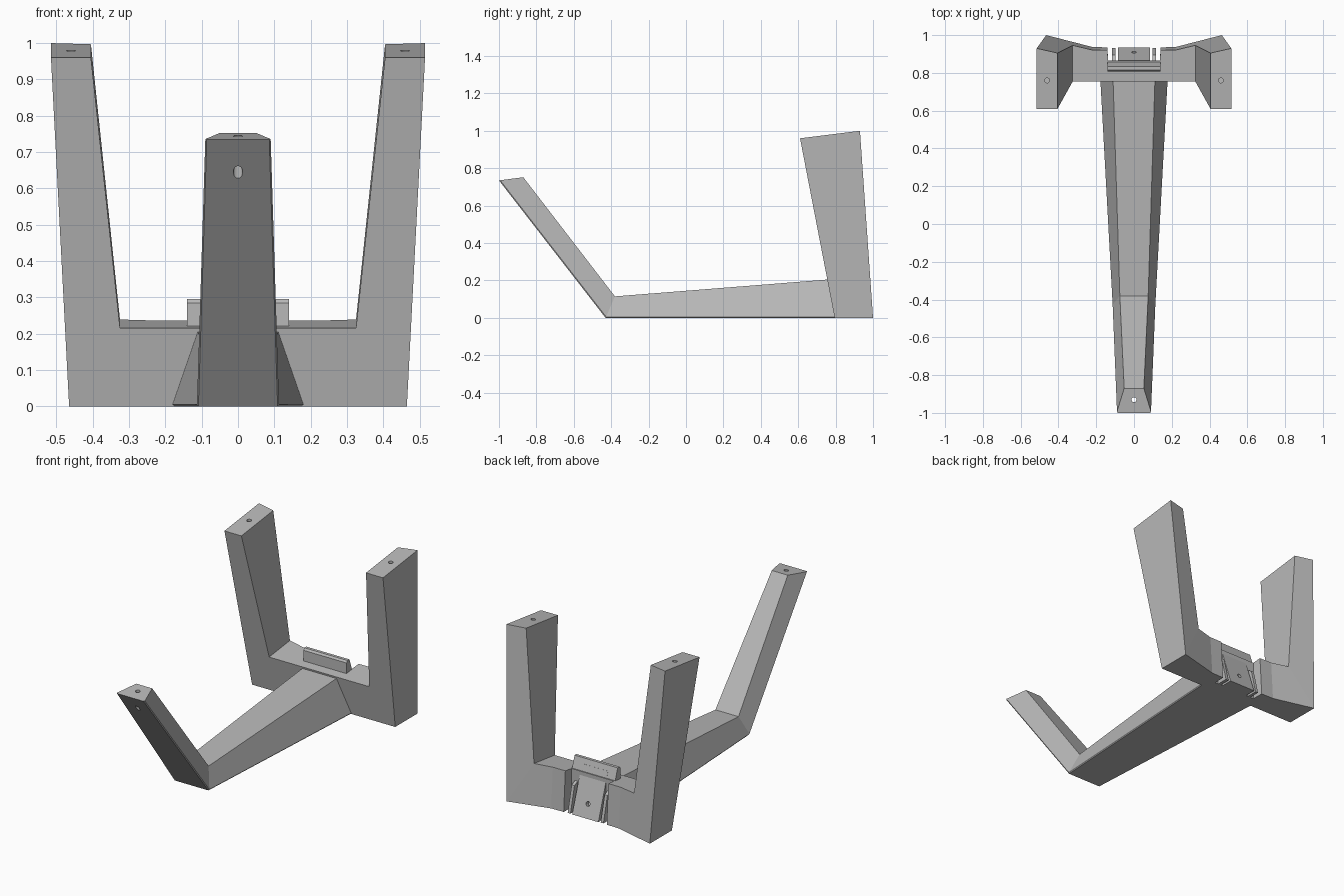
import bpy, bmesh
from mathutils import Vector

if "Cube" in bpy.data.objects:
    bpy.data.objects.remove(bpy.data.objects["Cube"], do_unlink=True)

grey = bpy.data.materials.new("plain grey")
grey.diffuse_color = (0.48, 0.48, 0.48, 1)
grey.use_nodes = True
grey.node_tree.nodes["Principled BSDF"].inputs["Base Color"].default_value = grey.diffuse_color


def add_object(name, bm):
    bmesh.ops.recalc_face_normals(bm, faces=bm.faces)
    mesh = bpy.data.meshes.new(name)
    bm.to_mesh(mesh)
    bm.free()
    mesh.materials.append(grey)
    obj = bpy.data.objects.new(name, mesh)
    bpy.context.collection.objects.link(obj)
    return obj


def loft(name, rungs, bevel_base=False):
    """Skin a row of equal-length cross-sections and cap both ends."""
    bm = bmesh.new()
    rows = [[bm.verts.new(p) for p in rung] for rung in rungs]
    n = len(rows[0])
    for a, b in zip(rows, rows[1:]):
        for i in range(n):
            j = (i + 1) % n
            bm.faces.new((a[i], a[j], b[j], b[i]))
    bm.faces.new(rows[0])
    bm.faces.new(rows[-1])
    if bevel_base:
        edges = [e for a, b in zip(rows, rows[1:]) for e in bm.edges
                 if set(e.verts) in ({a[0], b[0]}, {a[1], b[1]})]
        bmesh.ops.bevel(bm, geom=edges, offset=0.006, segments=1, affect='EDGES')
    return add_object(name, bm)


def slab(name, x0, x1, profile):
    """Extrude a y,z profile sideways."""
    return loft(name, [[(x, y, z) for y, z in profile] for x in (x0, x1)])


def drill(target, centre, axis, depth, radius=0.013):
    bm = bmesh.new()
    bmesh.ops.create_cone(bm, cap_ends=True, segments=20, radius1=radius,
                          radius2=radius, depth=depth)
    turn = Vector(axis).to_track_quat('Z', 'Y').to_matrix()
    bmesh.ops.rotate(bm, verts=bm.verts, matrix=turn)
    bmesh.ops.translate(bm, verts=bm.verts, vec=centre)
    cutter = add_object("drill_cutter", bm)
    cutter.hide_render = True
    cutter.hide_viewport = True
    cutter.display_type = 'WIRE'
    mod = target.modifiers.new("hole", 'BOOLEAN')
    mod.object = cutter
    mod.solver = 'EXACT'


# U-shaped back frame: front plane leans forward, top faces rise to the rear
def frame_rung(side, xi, zi, back_i, xo, zo, back_o):
    def pair(x, z, back):
        front = 0.795 - 0.193 * z
        rise = 0.125 * (back - front) if z > 0 else 0
        return (side * x, front, z), (side * x, back, z + rise)
    inner_front, inner_back = pair(xi, zi, back_i)
    outer_front, outer_back = pair(xo, zo, back_o)
    return [inner_front, inner_back, outer_back, outer_front]


half = [
    (0.138, 0.215, 0.865, 0.138, 0, 0.865),   # pocket floor
    (0.14, 0.215, 0.92, 0.14, 0, 0.935),      # pocket rim
    (0.22, 0.215, 0.921, 0.22, 0, 0.937),
    (0.325, 0.215, 0.946, 0.465, 0, 1.0),     # corner
    (0.405, 0.96, 0.905, 0.515, 0.96, 0.93),  # arm tip
]
frame = loft("back_frame", [frame_rung(-1, *r) for r in reversed(half)]
             + [frame_rung(1, *r) for r in half])
for side in (-1, 1):
    drill(frame, (side * 0.46, 0.76, 0.98), (0, 0, 1), 0.12)


# Long bent front leg with a trapezoid section
def leg_rung(yb, zb, wb, yt, zt, wt):
    return [(-wb, yb, zb), (wb, yb, zb), (wt, yt, zt), (-wt, yt, zt)]


leg = loft("front_leg", [
    leg_rung(0.80, 0, 0.182, 0.77, 0.206, 0.111),
    leg_rung(-0.43, 0, 0.115, -0.38, 0.115, 0.075),
    leg_rung(-1.0, 0.735, 0.092, -0.87, 0.752, 0.052),
], bevel_base=True)
drill(leg, (0, -0.93, 0.65), (0, 0, 1), 0.6)

# Sloped mounting plate with a wide lip and two screw holes
plate = slab("mounting_plate", -0.085, 0.085,
             [(0.85, 0), (0.935, 0), (0.845, 0.265), (0.82, 0.265), (0.82, 0.2)])
for y, z in ((0.91, 0.075), (0.861, 0.218)):
    drill(plate, (0, y, z), (0, 0.947, 0.322), 0.05)
slab("mounting_lip", -0.14, 0.14,
     [(0.807, 0.2), (0.807, 0.284), (0.816, 0.295), (0.834, 0.295),
      (0.86, 0.219), (0.86, 0.2)])

# Guide ribs either side of the plate
for side, label in ((-1, "right"), (1, "left")):
    slab(label + "_guide_rib", side * 0.098, side * 0.116,
         [(0.855, 0), (0.932, 0), (0.895, 0.15), (0.855, 0.17)])
